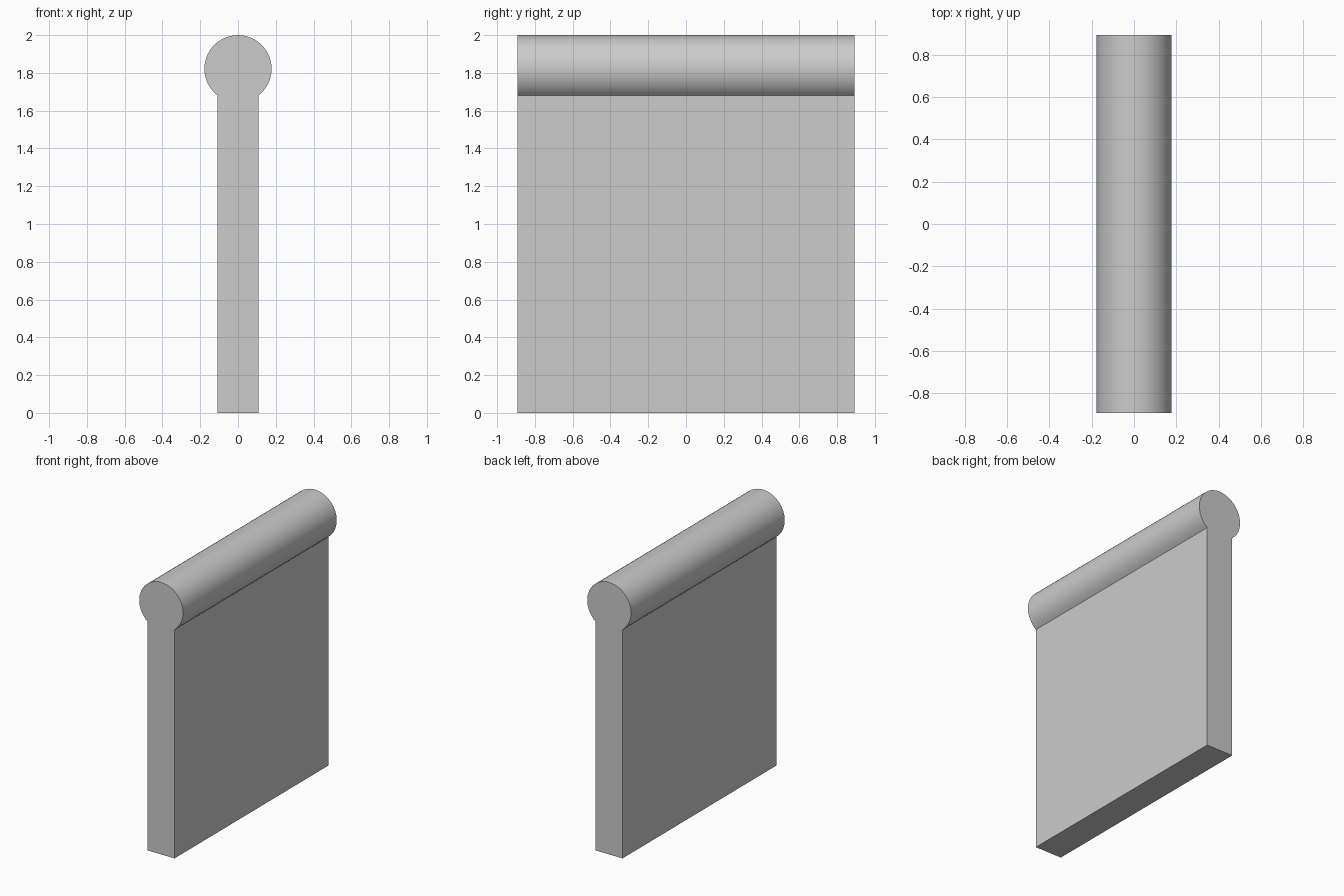
import bpy
import bmesh
import math

if "Cube" in bpy.data.objects:
    bpy.data.objects.remove(bpy.data.objects["Cube"])

HALF_LEN = 0.893     # half length along y
HALF_THICK = 0.109   # half thickness of the upright slab
RADIUS = 0.178       # rounded cap
CAP_Z = 2.0 - RADIUS
SEGMENTS = 40        # facets around the visible cap arc

# Keyhole profile: slab foot, then the cap arc from right junction over to left
start = -math.acos(HALF_THICK / RADIUS)
sweep = math.pi - 2 * start
profile = [(-HALF_THICK, 0.0), (HALF_THICK, 0.0)]
for i in range(SEGMENTS + 1):
    a = start + sweep * i / SEGMENTS
    profile.append((RADIUS * math.cos(a), CAP_Z + RADIUS * math.sin(a)))

# Extrude the profile along y into one closed wall with a round cap
bm = bmesh.new()
face = bm.faces.new([bm.verts.new((x, -HALF_LEN, z)) for x, z in profile])
result = bmesh.ops.extrude_face_region(bm, geom=[face], use_keep_orig=True)
moved = [v for v in result["geom"] if isinstance(v, bmesh.types.BMVert)]
bmesh.ops.translate(bm, verts=moved, vec=(0, 2 * HALF_LEN, 0))
bmesh.ops.recalc_face_normals(bm, faces=bm.faces)

mesh = bpy.data.meshes.new("round_capped_wall")
bm.to_mesh(mesh)
bm.free()
wall = bpy.data.objects.new("round_capped_wall", mesh)
bpy.context.collection.objects.link(wall)

# Smooth cap, sharp slab edges
bpy.context.view_layer.objects.active = wall
wall.select_set(True)
bpy.ops.object.shade_smooth_by_angle(angle=math.radians(30))
